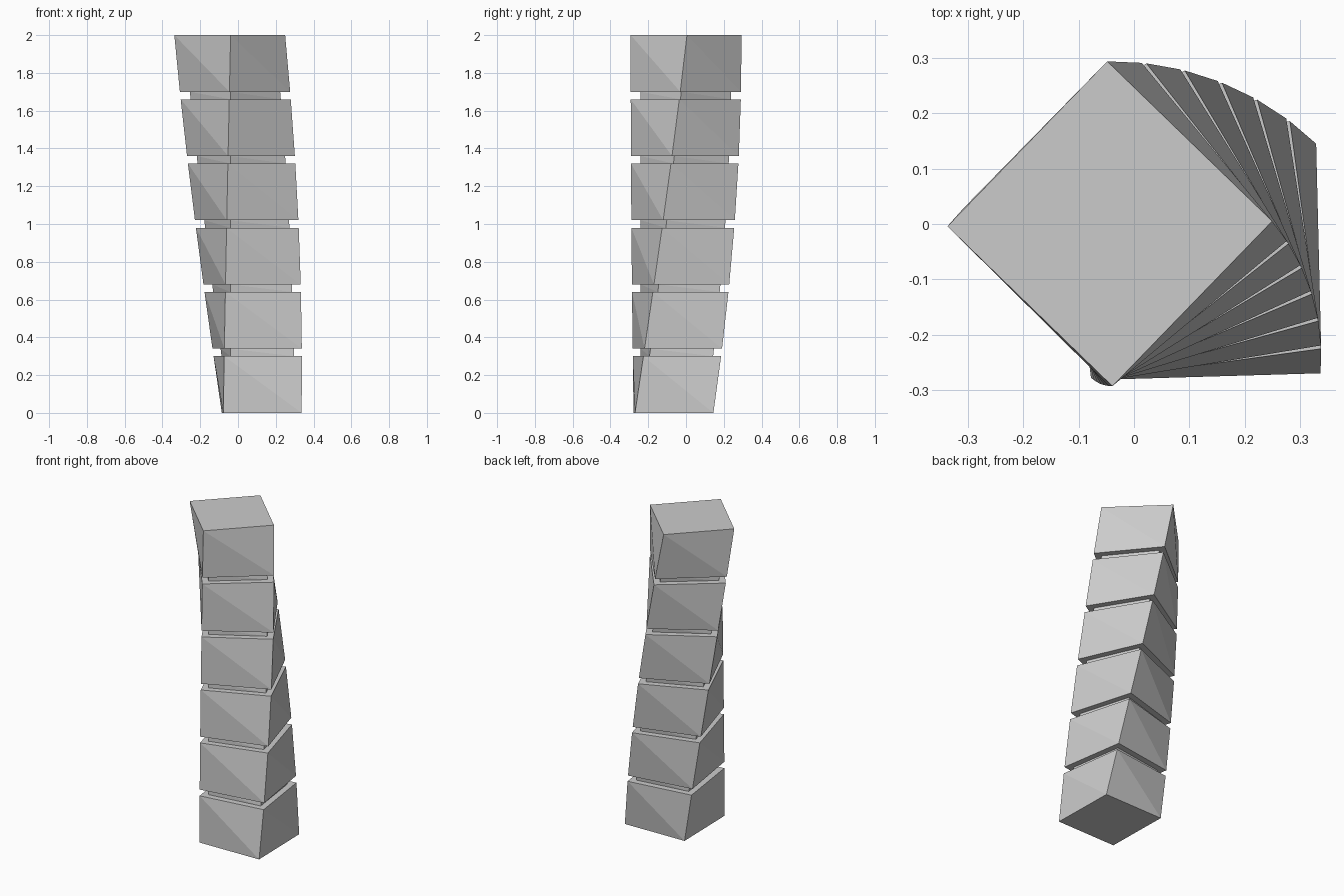
import bpy, bmesh
from math import radians
from mathutils import Matrix, Vector

if "Cube" in bpy.data.objects:
    bpy.data.objects.remove(bpy.data.objects["Cube"])

PIVOT = Vector((-0.04, -0.2385, 0))   # off-centre twist axis
OFFSET = 0.169                        # block centre from the axis, in x and y
BLOCK, NECK = 0.2075, 0.17            # half widths
START, TWIST, HEIGHT = 1.1, 44.8, 2.0
COUNT, BLOCK_H, PITCH = 6, 0.30, 0.34


def ring(bm, half, z):
    """Square section, turned about the twist axis in proportion to height."""
    rot = Matrix.Rotation(radians(START + TWIST * z / HEIGHT), 3, 'Z')
    return [bm.verts.new(PIVOT + rot @ Vector((OFFSET + sx * half, OFFSET + sy * half, z)))
            for sx, sy in ((-1, -1), (1, -1), (1, 1), (-1, 1))]


# Heights and widths of all sections: block, neck, block ...
sections = []
for i in range(COUNT):
    z0, z1 = i * PITCH, i * PITCH + BLOCK_H
    sections += [(BLOCK, z0), (BLOCK, z1)]
    if i < COUNT - 1:
        sections += [(NECK, z1), (NECK, z0 + PITCH)]

# Twisted tower of stacked blocks joined by recessed necks
bm = bmesh.new()
rings = [ring(bm, h, z) for h, z in sections]
for low, up in zip(rings, rings[1:]):
    for i in range(4):
        j = (i + 1) % 4
        bm.faces.new((low[i], low[j], up[i]))
        bm.faces.new((low[j], up[j], up[i]))
bm.faces.new(rings[0][::-1])
bm.faces.new(rings[-1])

mesh = bpy.data.meshes.new("twisted_tower")
bm.to_mesh(mesh)
bm.free()
bpy.context.collection.objects.link(bpy.data.objects.new("twisted_tower", mesh))
